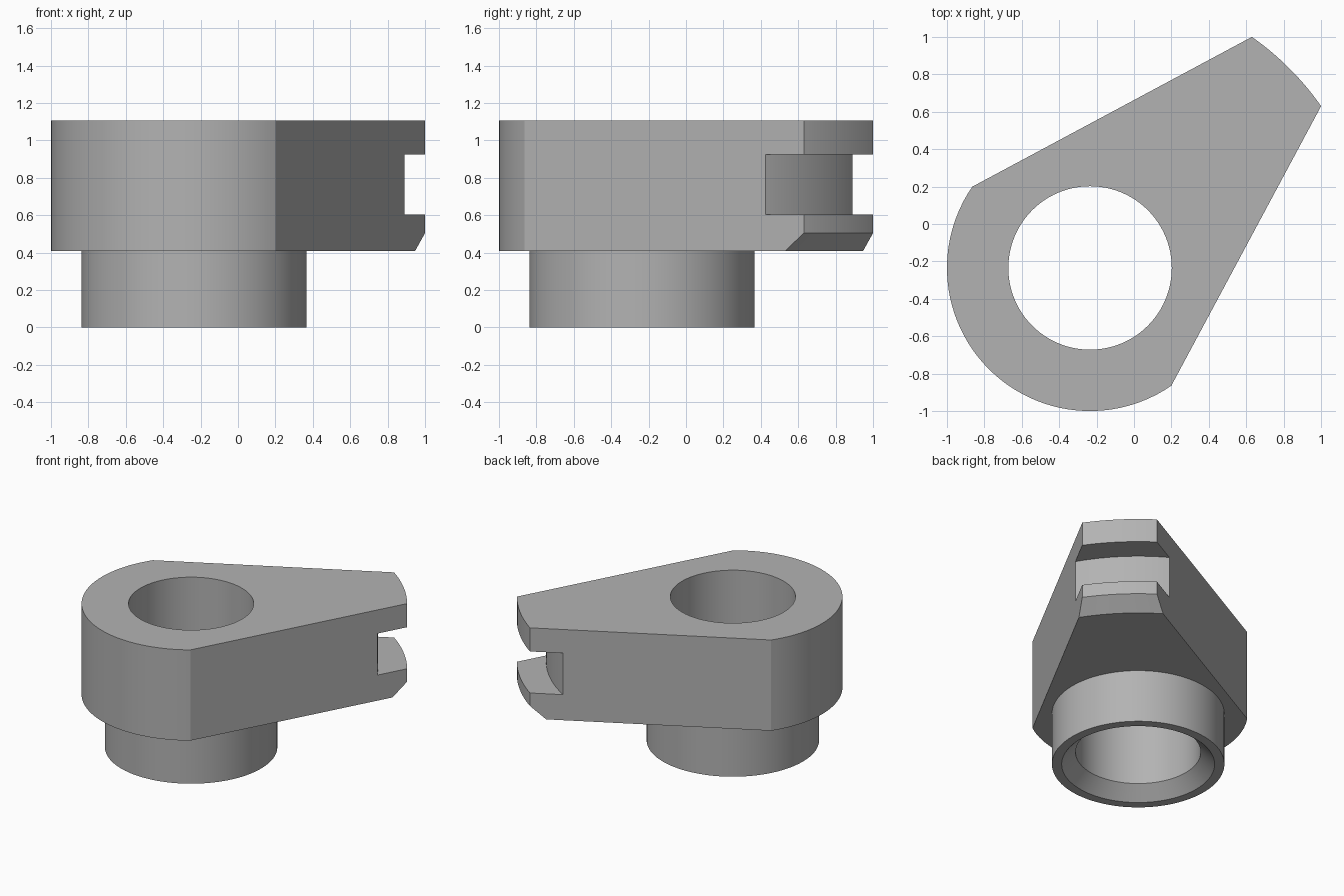
import bpy, bmesh
from math import sin, cos, pi, radians, sqrt, atan2
from mathutils import Matrix, Vector

if "Cube" in bpy.data.objects:
    bpy.data.objects.remove(bpy.data.objects["Cube"], do_unlink=True)

HUB = -0.235            # hub axis, same in x and y
BOTTOM, TOP = 0.408, 1.107
HUB_R, BOSS_R, BORE_R = 0.765, 0.602, 0.437
PLACE = Matrix.Translation((HUB, HUB, 0)) @ Matrix.Rotation(pi / 4, 4, 'Z')

grey = bpy.data.materials.new("plain grey")
grey.use_nodes = True
grey.diffuse_color = (0.45, 0.45, 0.45, 1)
grey.node_tree.nodes["Principled BSDF"].inputs["Base Color"].default_value = (0.45, 0.45, 0.45, 1)


def finish(bm, name):
    bmesh.ops.transform(bm, matrix=PLACE, verts=bm.verts)
    bmesh.ops.recalc_face_normals(bm, faces=bm.faces)
    mesh = bpy.data.meshes.new(name)
    bm.to_mesh(mesh)
    bm.free()
    mesh.materials.append(grey)
    obj = bpy.data.objects.new(name, mesh)
    bpy.context.collection.objects.link(obj)
    return obj


def strips(bm, rings, closed=False):
    """Join successive rings of vertices with quads."""
    for a, b in zip(rings, rings[1:]):
        for i in range(0 if closed else 1, len(a)):
            bm.faces.new((a[i - 1], a[i], b[i], b[i - 1]))


def arc(bm, radius, half, z, steps):
    angles = [half * (2 * i / steps - 1) for i in range(steps + 1)]
    return [bm.verts.new((radius * cos(a), radius * sin(a), z)) for a in angles]


def turned(name, profile, steps=96):
    """Closed solid turned about the hub axis."""
    bm = bmesh.new()
    rings = [[bm.verts.new((r * cos(2 * pi * i / steps), r * sin(2 * pi * i / steps), z))
              for i in range(steps)] for r, z in profile]
    strips(bm, rings, closed=True)
    bm.faces.new(rings[0])
    bm.faces.new(rings[-1])
    return finish(bm, name)


# Straight flank running from the hub to the tip
hub_half = radians(100.4)
start = Vector((HUB_R * cos(hub_half), HUB_R * sin(hub_half)))
end = Vector((1.508 * cos(radians(10)), 1.508 * sin(radians(10))))
flank = (end - start).normalized()


def tip_half_angle(radius):
    b = start.dot(flank)
    p = start + flank * (sqrt(b * b - start.length_squared + radius ** 2) - b)
    return atan2(p.y, p.x)


# Lever body: round hub, tapered arm, slotted tip with bevelled underside
bm = bmesh.new()
tip_profile = [(1.407, BOTTOM), (1.508, 0.505), (1.508, 0.605), (1.304, 0.605),
               (1.304, 0.925), (1.508, 0.925), (1.508, TOP)]
tips = [arc(bm, r, tip_half_angle(r), z, 24) for r, z in tip_profile]
hubs = []
for z in (BOTTOM, TOP):
    hubs.append([bm.verts.new((HUB_R * cos(a), HUB_R * sin(a), z))
                 for a in (hub_half + (2 * pi - 2 * hub_half) * i / 48 for i in range(49))])
strips(bm, tips)
strips(bm, hubs)
bm.faces.new([hubs[0][0]] + [t[-1] for t in tips] + [hubs[1][0]])
bm.faces.new([hubs[0][-1]] + [t[0] for t in tips] + [hubs[1][-1]])
bm.faces.new(tips[0] + hubs[0])
bm.faces.new(tips[-1] + hubs[1])
body = finish(bm, "lever_body")

# Round boss below the hub, and the through bore with its countersunk mouth
boss = turned("boss", [(BOSS_R, 0), (BOSS_R, 0.6)])
bore = turned("bore_cutter", [(BORE_R + 0.197, -0.1), (BORE_R, 0.097), (BORE_R, 1.3)])

bpy.context.view_layer.objects.active = body
for tool, operation in ((boss, 'UNION'), (bore, 'DIFFERENCE')):
    mod = body.modifiers.new(tool.name, 'BOOLEAN')
    mod.operation, mod.solver, mod.object = operation, 'EXACT', tool
    bpy.ops.object.modifier_apply(modifier=mod.name)
    bpy.data.objects.remove(tool, do_unlink=True)

# Smooth the round walls, keep the edges crisp
bpy.ops.object.select_all(action='DESELECT')
body.select_set(True)
bpy.ops.object.shade_smooth_by_angle(angle=radians(25))
